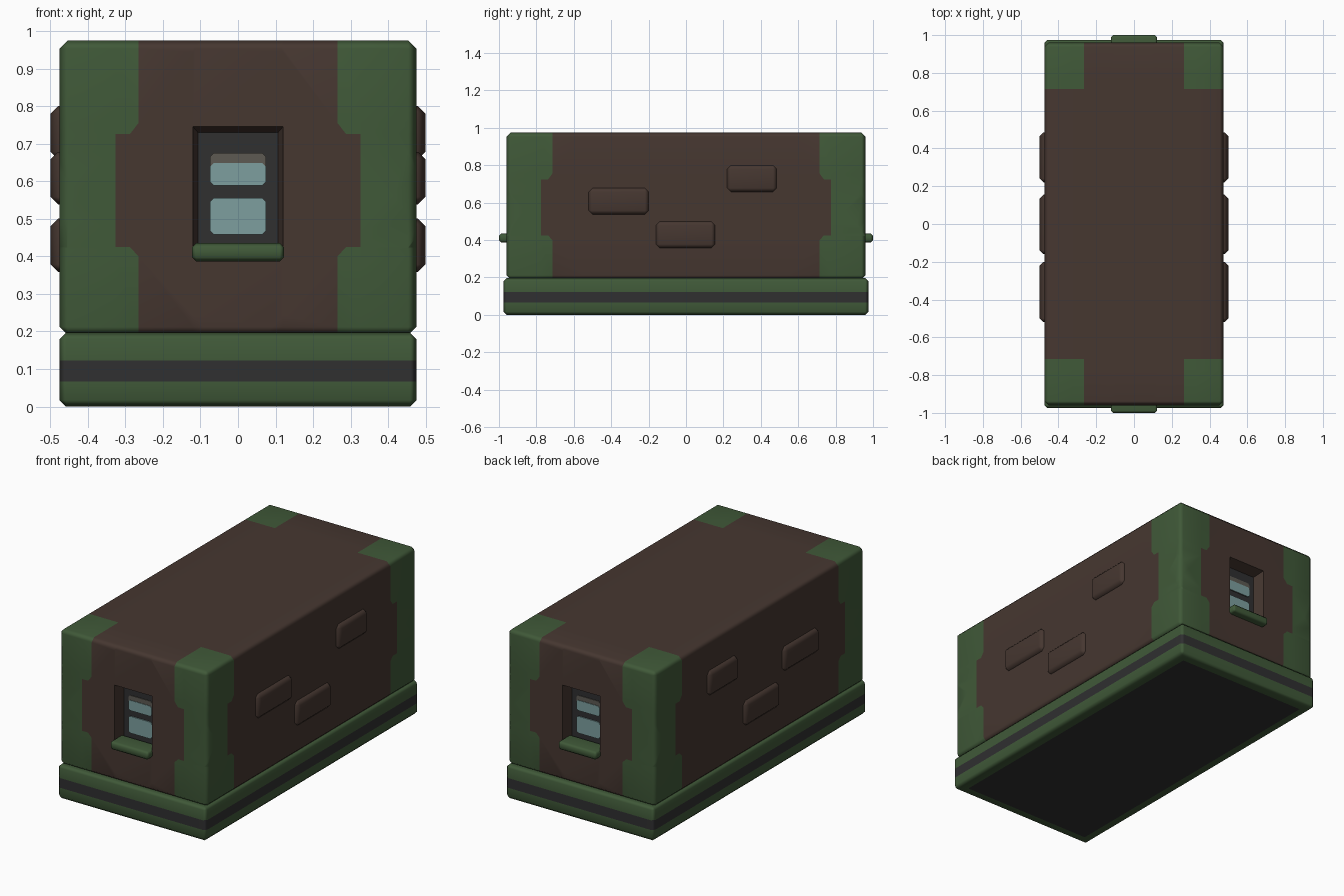
import bpy, bmesh, math
from mathutils import Vector

if "Cube" in bpy.data.objects:
    bpy.data.objects.remove(bpy.data.objects["Cube"])


def material(name, rgb):
    m = bpy.data.materials.new(name)
    m.diffuse_color = (*rgb, 1)
    m.use_nodes = True
    m.node_tree.nodes["Principled BSDF"].inputs["Base Color"].default_value = m.diffuse_color
    return m


BROWN = material("dark brown", (0.061, 0.038, 0.030))
GREEN = material("forest green", (0.051, 0.100, 0.040))
CHARCOAL = material("charcoal", (0.029, 0.029, 0.030))
TEAL = material("pale teal", (0.205, 0.345, 0.345))
GREY = material("warm grey", (0.110, 0.102, 0.086))


def box_bm(lo, hi, bevel=0, axis=None):
    """Chamfered box; axis limits the chamfer to edges along that axis."""
    bm = bmesh.new()
    bmesh.ops.create_cube(bm, size=1)
    lo, hi = Vector(lo), Vector(hi)
    for v in bm.verts:
        v.co = Vector([(lo[i] + hi[i]) / 2 + v.co[i] * abs(hi[i] - lo[i]) for i in range(3)])
    if bevel:
        edges = [e for e in bm.edges if axis is None
                 or abs((e.verts[0].co - e.verts[1].co).normalized()[axis]) > 0.9]
        bmesh.ops.bevel(bm, geom=edges, offset=bevel, offset_type='OFFSET',
                        segments=1, affect='EDGES', clamp_overlap=True)
    return bm


def cut(bm, co, no):
    bmesh.ops.bisect_plane(bm, geom=bm.verts[:] + bm.edges[:] + bm.faces[:],
                           dist=1e-5, plane_co=co, plane_no=no)


def finish(bm, name, mats):
    bmesh.ops.recalc_face_normals(bm, faces=bm.faces[:])
    me = bpy.data.meshes.new(name)
    bm.to_mesh(me)
    bm.free()
    for m in mats:
        me.materials.append(m)
    ob = bpy.data.objects.new(name, me)
    bpy.context.collection.objects.link(ob)
    bpy.ops.object.select_all(action='DESELECT')
    bpy.context.view_layer.objects.active = ob
    ob.select_set(True)
    bpy.ops.object.shade_smooth_by_angle(angle=math.radians(50))
    wn = ob.modifiers.new("weighted normals", 'WEIGHTED_NORMAL')
    wn.keep_sharp = True
    return ob


# Base with painted stripe and dark underside
bm = box_bm((-0.475, -0.975, 0), (0.475, 0.975, 0.197), 0.017)
under = [f for f in bm.faces if f.normal.z < -0.99]
bmesh.ops.inset_region(bm, faces=under, thickness=0.06)
for z in (0.066, 0.122):
    cut(bm, (0, 0, z), (0, 0, 1))
for f in bm.faces:
    c = f.calc_center_median()
    panel = f.normal.z < -0.99 and abs(c.x) < 0.3 and abs(c.y) < 0.8
    f.material_index = 1 if panel or 0.066 < c.z < 0.122 else 0
finish(bm, "base", [GREEN, CHARCOAL])

# Body: cut along the outlines of the painted corners and the windows
BX, BY = 0.475, 0.96
Z0, Z1, Z2, Z3 = 0.40, 0.425, 0.725, 0.755
WX, WZ0, WZ1 = 0.12, 0.42, 0.745
bm = box_bm((-BX, -BY, 0.19), (BX, BY, 0.975), 0.022)
for z in (Z0, Z1, Z2, Z3, WZ0, WZ1):
    cut(bm, (0, 0, z), (0, 0, 1))
STEPS = [(0.265, 0.288, 0.326), (0.715, 0.737, 0.775)]  # along x, along y
for axis, (a, b, c) in enumerate(STEPS):
    for s in (-1, 1):
        for d in ((a, c, WX) if axis == 0 else (a, c)):
            p, n = Vector(), Vector()
            p[axis], n[axis] = s * d, 1
            cut(bm, p, n)
        for za, zb in ((Z3, Z2), (Z0, Z1)):
            p, n = Vector((0, 0, za)), Vector((0, 0, b - a))
            p[axis], n[axis] = s * a, -s * (zb - za)
            cut(bm, p, n)


def edge_at(z, step):
    a, b, c = step
    if z > Z3 or z < Z0:
        return a
    if Z1 < z < Z2:
        return c
    t = (Z3 - z) / (Z3 - Z2) if z > Z2 else (z - Z0) / (Z1 - Z0)
    return a + (b - a) * t


for f in bm.faces:
    c = f.calc_center_median()
    f.material_index = int(abs(c.x) > edge_at(c.z, STEPS[0])
                           and abs(c.y) > edge_at(c.z, STEPS[1]))

# Window recesses, tapering inward at both ends
DEPTH = 0.07
for s in (-1, 1):
    hole = [f for f in bm.faces
            if abs(f.calc_center_median().y - s * BY) < 1e-3
            and abs(f.calc_center_median().x) < WX
            and WZ0 < f.calc_center_median().z < WZ1]
    res = bmesh.ops.extrude_face_region(bm, geom=hole)["geom"]
    bmesh.ops.delete(bm, geom=[f for f in hole if f.is_valid], context='FACES')
    for g in res:
        if isinstance(g, bmesh.types.BMVert):
            g.co.y -= s * DEPTH
            g.co.x *= 0.107 / WX
            g.co.z = WZ0 + (g.co.z - WZ0) * (0.73 - WZ0) / (WZ1 - WZ0)
        elif isinstance(g, bmesh.types.BMFace) and g.is_valid:
            g.material_index = 2
finish(bm, "body", [BROWN, GREEN, CHARCOAL])

# Window panes and sills at both ends
for s, end in ((-1, "front"), (1, "back")):
    y = s * (BY - DEPTH)
    for part, z0, z1, t, m in (("lower_pane", 0.458, 0.555, 0.006, TEAL),
                               ("upper_blind", 0.589, 0.675, 0.004, GREY),
                               ("upper_pane", 0.589, 0.648, 0.007, TEAL)):
        bm = box_bm((-0.075, y - s * 0.002, z0), (0.075, y + s * t, z1), 0.01, axis=1)
        finish(bm, f"{end}_{part}", [m])
    bm = box_bm((-0.123, s * 0.89, 0.386), (0.123, s * 1.0, 0.435), 0.012)
    finish(bm, f"{end}_sill", [GREEN])

# Raised bricks, the same on both long sides
for s, side in ((1, "right"), (-1, "left")):
    for i, (y0, y1, z0, z1) in enumerate(((-0.52, -0.20, 0.538, 0.678),
                                          (-0.16, 0.155, 0.358, 0.50),
                                          (0.22, 0.485, 0.658, 0.80))):
        bm = box_bm((s * 0.44, y0, z0), (s * 0.499, y1, z1), 0.02)
        finish(bm, f"{side}_brick_{i + 1}", [BROWN])
